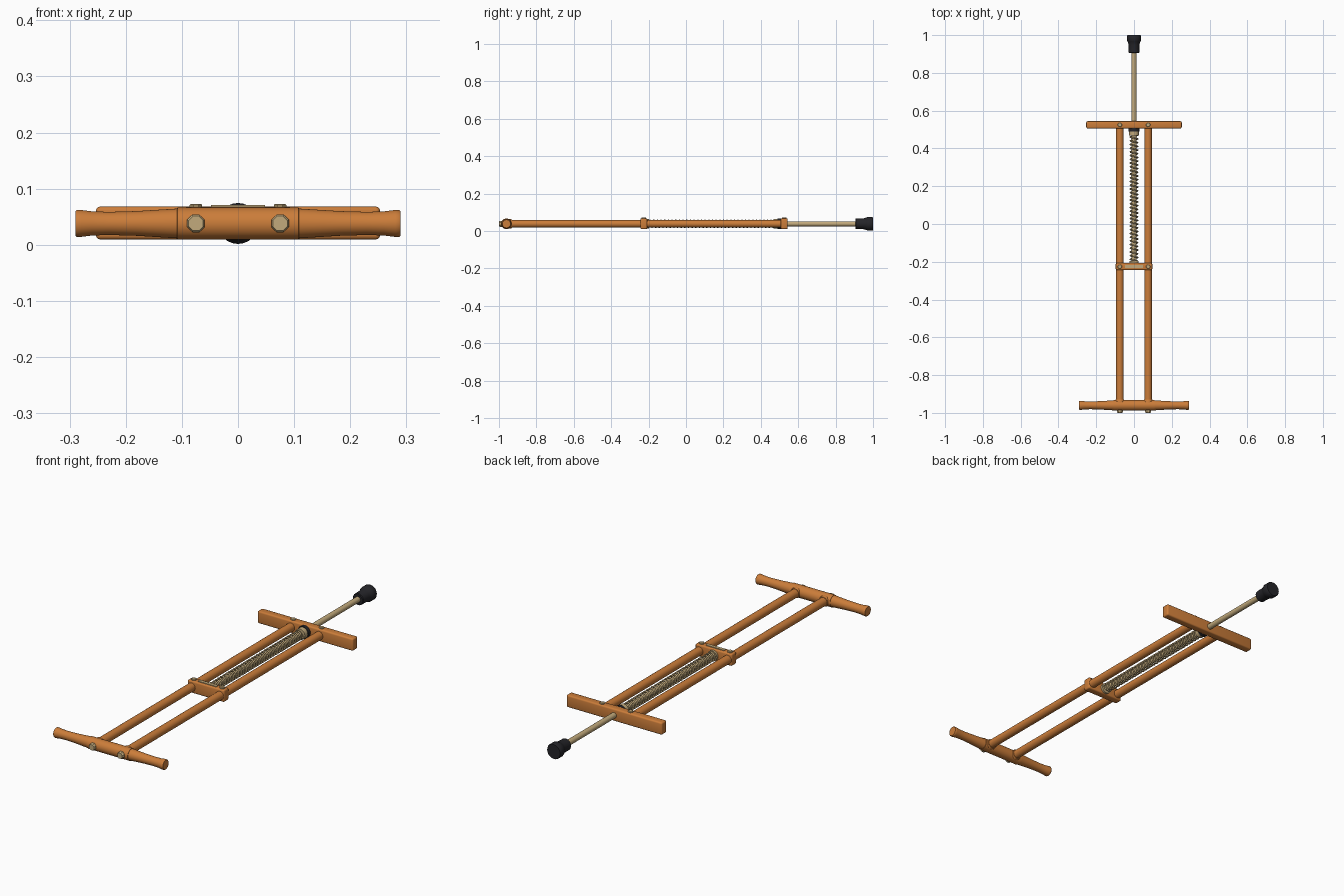
import bpy, bmesh, math
from mathutils import Matrix

if "Cube" in bpy.data.objects:
    bpy.data.objects.remove(bpy.data.objects["Cube"])

ZC = 0.038      # height of the central axis
PX = 0.075      # side pole offset


def mat(name, rgb):
    m = bpy.data.materials.new(name)
    m.diffuse_color = (*rgb, 1)
    m.use_nodes = True
    m.node_tree.nodes["Principled BSDF"].inputs["Base Color"].default_value = m.diffuse_color
    return m


ORANGE = mat("orange wood", (0.60, 0.205, 0.042))
TAN = mat("tan metal", (0.54, 0.40, 0.20))
BLACK = mat("black rubber", (0.018, 0.018, 0.022))


def finish(name, bm, material, smooth=True):
    bmesh.ops.recalc_face_normals(bm, faces=bm.faces)
    me = bpy.data.meshes.new(name)
    bm.to_mesh(me)
    bm.free()
    me.materials.append(material)
    ob = bpy.data.objects.new(name, me)
    bpy.context.collection.objects.link(ob)
    if smooth:
        bpy.ops.object.select_all(action='DESELECT')
        bpy.context.view_layer.objects.active = ob
        ob.select_set(True)
        bpy.ops.object.shade_smooth_by_angle(angle=math.radians(35))
    return ob


def lathe(name, profile, axis, origin, material, n=24, smooth=True, turn=0.0):
    """Solid of revolution; profile is (position along axis, radius)."""
    bm = bmesh.new()
    rings = []
    for t, r in profile:
        ring = []
        for i in range(n):
            a = 2 * math.pi * i / n + turn
            u, v = r * math.cos(a), r * math.sin(a)
            p = {'X': (t, u, v), 'Y': (u, t, v), 'Z': (u, v, t)}[axis]
            ring.append(bm.verts.new([p[k] + origin[k] for k in range(3)]))
        rings.append(ring)
    for a, b in zip(rings, rings[1:]):
        for i in range(n):
            j = (i + 1) % n
            bm.faces.new((a[i], a[j], b[j], b[i]))
    bm.faces.new(rings[0])
    bm.faces.new(rings[-1])
    return finish(name, bm, material, smooth)


def box(name, lo, hi, material, bevel=0.0):
    bm = bmesh.new()
    bmesh.ops.create_cube(bm, size=1)
    size = [h - l for l, h in zip(lo, hi)]
    mid = [(h + l) / 2 for l, h in zip(lo, hi)]
    bm.transform(Matrix.Translation(mid) @ Matrix.Diagonal((*size, 1)))
    if bevel:
        bmesh.ops.bevel(bm, geom=bm.edges[:], offset=bevel, segments=3,
                        profile=0.5, affect='EDGES')
    return finish(name, bm, material)


# handlebar: thick hub, waisted grips
half = [(0.108, 0.0285), (0.1085, 0.0265), (0.14, 0.0245), (0.18, 0.022),
        (0.23, 0.0205), (0.26, 0.0215), (0.28, 0.024), (0.287, 0.024), (0.29, 0.022)]
lathe("handlebar", [(-x, r) for x, r in reversed(half)] + half, 'X',
      (0, -0.96, ZC), ORANGE, 32)

# side poles with collars and octagonal bolts
for side, s in (("left", -1), ("right", 1)):
    x = s * PX
    lathe(side + "_pole", [(-0.96, 0.02), (0.52, 0.02)], 'Y', (x, 0, ZC), ORANGE)
    lathe(side + "_handle_collar", [(-0.96, 0.025), (-0.936, 0.025), (-0.93, 0.022)],
          'Y', (x, 0, ZC), ORANGE)
    lathe(side + "_handle_bolt", [(-1.0, 0.014), (-0.995, 0.017), (-0.975, 0.017)],
          'Y', (x, 0, ZC), TAN, 8, False, math.pi / 8)
    for place, y in (("brace", -0.226), ("footboard", 0.525)):
        lathe(f"{side}_{place}_bolt", [(0.06, 0.012), (0.071, 0.012), (0.073, 0.01)],
              'Z', (x, y, 0), TAN, 8, False, math.pi / 8)

# brace between the poles, with a metal plate on top
box("middle_brace", (-0.097, -0.244, 0.0095), (0.097, -0.207, 0.0675), ORANGE, 0.007)
box("brace_plate", (-0.048, -0.234, 0.064), (0.048, -0.218, 0.0705), TAN)

# footboard
box("footboard", (-0.253, 0.506, 0.0095), (0.253, 0.544, 0.068), ORANGE, 0.007)

# plunger rod and spring seats
lathe("plunger_rod", [(-0.22, 0.0135), (0.93, 0.0135)], 'Y', (0, 0, ZC), TAN)
lathe("lower_spring_seat", [(0.468, 0.026), (0.492, 0.026)], 'Y', (0, 0, ZC), TAN)
lathe("bumper_ring", [(0.49, 0.029), (0.507, 0.029)], 'Y', (0, 0, ZC), BLACK)
lathe("upper_spring_seat", [(-0.21, 0.025), (-0.197, 0.025)], 'Y', (0, 0, ZC), TAN)

# coil spring: a bevelled helix curve
turns, per, y0, y1 = 34, 16, -0.197, 0.47
cu = bpy.data.curves.new("coil_spring", 'CURVE')
cu.dimensions = '3D'
cu.bevel_depth = 0.004
cu.bevel_resolution = 1
cu.use_fill_caps = True
sp = cu.splines.new('POLY')
sp.points.add(turns * per)
for i, p in enumerate(sp.points):
    a = 2 * math.pi * i / per
    p.co = (0.0195 * math.cos(a), y0 + (y1 - y0) * i / (turns * per),
            ZC + 0.0195 * math.sin(a), 1)
cu.materials.append(TAN)
bpy.context.collection.objects.link(bpy.data.objects.new("coil_spring", cu))

# rubber foot
lathe("rubber_foot", [(0.905, 0.025), (0.908, 0.028), (0.95, 0.029), (0.966, 0.034),
                      (0.97, 0.0365), (0.996, 0.0365), (1.0, 0.034)],
      'Y', (0, 0, ZC), BLACK, 24)
